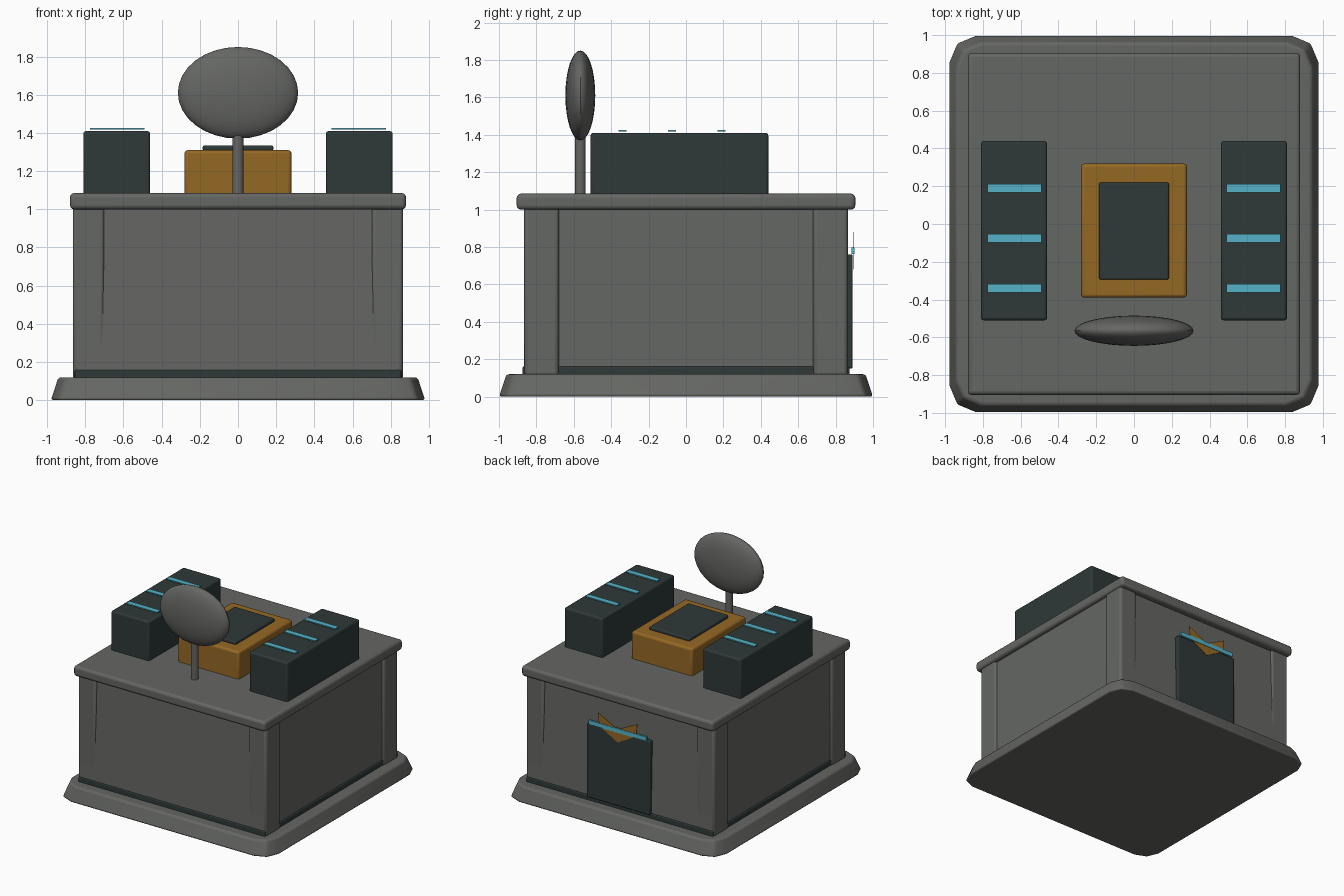
import bpy, bmesh
from math import radians

cube = bpy.data.objects.get("Cube")
if cube:
    bpy.data.objects.remove(cube, do_unlink=True)


def material(name, rgb):
    m = bpy.data.materials.new(name)
    m.use_nodes = True
    m.diffuse_color = (*rgb, 1)
    m.node_tree.nodes["Principled BSDF"].inputs["Base Color"].default_value = (*rgb, 1)
    return m


grey = material("warm grey", (0.13, 0.135, 0.125))
dark = material("dark slate", (0.028, 0.040, 0.040))
orange = material("burnt orange", (0.30, 0.14, 0.018))
cyan = material("cyan", (0.09, 0.45, 0.58))


def finish(name, bm, mat, bevel=0, segments=3):
    bmesh.ops.recalc_face_normals(bm, faces=bm.faces)
    me = bpy.data.meshes.new(name)
    bm.to_mesh(me)
    bm.free()
    me.materials.append(mat)
    ob = bpy.data.objects.new(name, me)
    bpy.context.collection.objects.link(ob)
    bpy.ops.object.select_all(action="DESELECT")
    ob.select_set(True)
    bpy.context.view_layer.objects.active = ob
    if bevel:
        mod = ob.modifiers.new("Bevel", "BEVEL")
        mod.width, mod.segments = bevel, segments
        mod.limit_method, mod.angle_limit = "ANGLE", radians(40)
    bpy.ops.object.shade_smooth_by_angle(angle=radians(35))
    return ob


def box_mesh(x, y, z, taper=(1, 1), corner=0):
    """Box from (min, max) ranges; optional top taper and cut corners."""
    bm = bmesh.new()
    bmesh.ops.create_cube(bm, size=1)
    for v in bm.verts:
        v.co = [r[0] + (c + 0.5) * (r[1] - r[0]) for c, r in zip(v.co, (x, y, z))]
    if corner:
        upright = [e for e in bm.edges if abs(e.verts[0].co.z - e.verts[1].co.z) > 0.01]
        bmesh.ops.bevel(bm, geom=upright, offset=corner, segments=2, profile=0.5, affect="EDGES")
    for v in bm.verts:
        if v.co.z > z[1] - 0.001:
            v.co.x *= taper[0]
            v.co.y *= taper[1]
    return bm


def box(name, x, y, z, mat, bevel=0, **shape):
    return finish(name, box_mesh(x, y, z, **shape), mat, bevel)


def both(half):
    return (-half, half)


def side(s, a, b):
    return tuple(sorted((s * a, s * b)))


# Foundation, skirting, walls and roof slab
box("foundation", both(0.98), both(1.0), (0, 0.12), grey, 0.015, taper=(0.96, 0.96), corner=0.14)
box("skirting", both(0.855), both(0.874), (0.11, 0.16), dark, 0.008)
box("walls", both(0.846), both(0.869), (0.1, 1.02), grey, taper=(1, 0.975))
box("roof_slab", both(0.88), both(0.905), (1.0, 1.085), grey, 0.022)

# Corner pillars and rooftop units with light strips
for sx, lr in ((-1, "right"), (1, "left")):
    for sy, fb in ((-1, "front"), (1, "back")):
        box(f"{fb}_{lr}_pillar", side(sx, 0.70, 0.865), side(sy, 0.68, 0.865), (0.11, 1.02), grey, 0.02)
    box(f"{lr}_roof_unit", side(sx, 0.46, 0.81), (-0.51, 0.44), (1.02, 1.41), dark, 0.015)
    for i, y in enumerate((-0.34, -0.075, 0.19)):
        box(f"{lr}_light_strip_{i + 1}", side(sx, 0.49, 0.775), (y - 0.022, y + 0.022), (1.417, 1.426), cyan)

# Central hatch
box("hatch_housing", both(0.28), (-0.39, 0.32), (1.05, 1.31), orange, 0.018)
box("hatch_lid", both(0.185), (-0.295, 0.22), (1.305, 1.335), dark, 0.01)

# Dish on its stem
bm = bmesh.new()
bmesh.ops.create_cone(bm, cap_ends=True, segments=16, radius1=0.029, radius2=0.029, depth=0.36)
bmesh.ops.translate(bm, verts=bm.verts, vec=(0, -0.565, 1.24))
finish("dish_stem", bm, grey)
bm = bmesh.new()
bmesh.ops.create_uvsphere(bm, u_segments=32, v_segments=16, radius=1)
bmesh.ops.scale(bm, verts=bm.verts, vec=(0.315, 0.08, 0.24))
bmesh.ops.translate(bm, verts=bm.verts, vec=(0, -0.565, 1.61))
finish("dish", bm, grey)

# Back door, its light bar and winged badge
box("back_door", both(0.29), (0.84, 0.89), (0.15, 0.76), dark, 0.008)
box("door_light_bar", both(0.265), (0.884, 0.9), (0.762, 0.797), cyan)
bm = bmesh.new()
outline = [(0, 0.68), (0.17, 0.775), (0.18, 0.88), (0, 0.79), (-0.18, 0.88), (-0.17, 0.775)]
face = bm.faces.new([bm.verts.new((x, 0.892, z)) for x, z in outline])
solid = bmesh.ops.extrude_face_region(bm, geom=[face])["geom"]
bmesh.ops.translate(bm, verts=[g for g in solid if isinstance(g, bmesh.types.BMVert)], vec=(0, 0.004, 0))
finish("door_badge", bm, orange)
